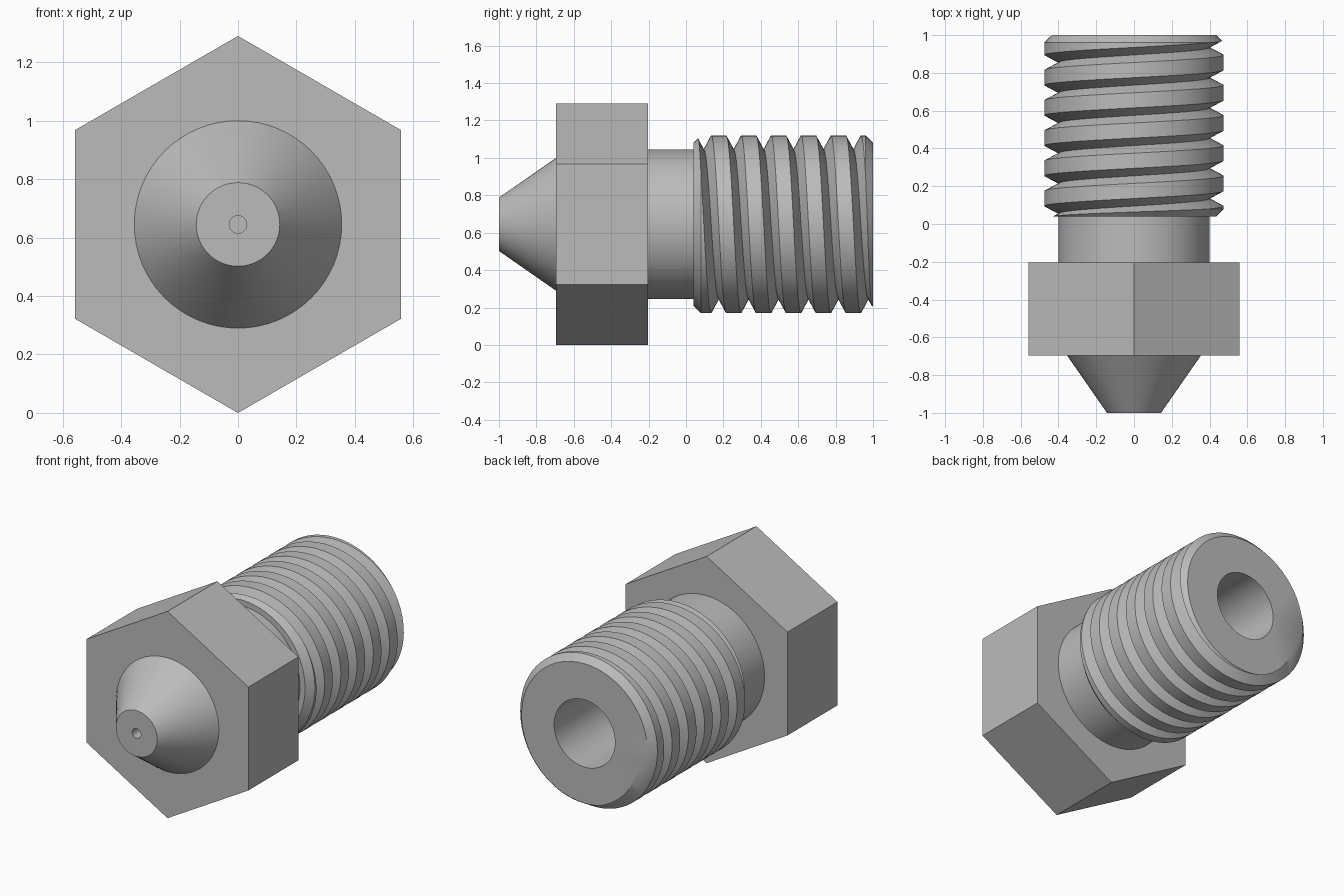
import bpy, bmesh
from math import sin, cos, pi

if "Cube" in bpy.data.objects:
    bpy.data.objects.remove(bpy.data.objects["Cube"], do_unlink=True)

AXIS_Z = 0.645          # height of the turning axis, which runs along y
BORE_R = 0.21
NECK_R, CREST_R = 0.40, 0.475
PITCH, CREST_HALF, FLANK = 0.16, 0.04, 0.04
THREAD_START, THREAD_END, CHAMFER = 0.04, 1.0, 0.04
SIDES = 64

steel = bpy.data.materials.new("grey_metal")
steel.use_nodes = True
colour = (0.5, 0.5, 0.5, 1)
steel.diffuse_color = colour
steel.node_tree.nodes["Principled BSDF"].inputs["Base Color"].default_value = colour


def around(y, r, a):
    """Point at radius r and angle a (from the top towards +x) about the axis."""
    return (r * sin(a), y, AXIS_Z + r * cos(a))


def finish(bm, name):
    bmesh.ops.recalc_face_normals(bm, faces=bm.faces)
    mesh = bpy.data.meshes.new(name)
    bm.to_mesh(mesh)
    bm.free()
    mesh.materials.append(steel)
    obj = bpy.data.objects.new(name, mesh)
    bpy.context.collection.objects.link(obj)
    return obj


def turned(name, profile, sides=SIDES):
    """Closed solid turned from (y, radius) points."""
    bm = bmesh.new()
    rings = [[bm.verts.new(around(y, r, 2 * pi * i / sides)) for i in range(sides)]
             for y, r in profile]
    for a, b in zip(rings, rings[1:]):
        for i in range(sides):
            j = (i + 1) % sides
            bm.faces.new((a[i], a[j], b[j], b[i]))
    bm.faces.new(rings[0])
    bm.faces.new(rings[-1])
    return finish(bm, name)


def thread_radius(y, a):
    turn = (y - 0.175) / PITCH - a / (2 * pi)
    off = abs((turn + 0.5) % 1 - 0.5) * PITCH
    return CREST_R - max(0, off - CREST_HALF) * (CREST_R - NECK_R) / FLANK


def helical_bar(name, low, high):
    """Right-handed threaded bar, squared off at both ends."""
    bm = bmesh.new()
    columns = []
    for i in range(SIDES + 1):
        a = 2 * pi * i / SIDES
        column = []
        for k in range(-4, 9):
            for edge in (-CREST_HALF, CREST_HALF, CREST_HALF + FLANK):
                y = 0.175 + PITCH * (k + a / (2 * pi)) + edge
                y = min(max(y, low), high)
                column.append(bm.verts.new(around(y, thread_radius(y, a), a)))
        columns.append(column)
    for a, b in zip(columns, columns[1:]):
        for j in range(len(a) - 1):
            bm.faces.new((a[j], b[j], b[j + 1], a[j + 1]))
    bmesh.ops.remove_doubles(bm, verts=bm.verts, dist=0.0001)
    bmesh.ops.holes_fill(bm, edges=[e for e in bm.edges if e.is_boundary], sides=0)
    return finish(bm, name)


def cut(obj, tool, operation):
    mod = obj.modifiers.new(operation.lower(), 'BOOLEAN')
    mod.object, mod.operation, mod.solver = tool, operation, 'EXACT'
    bpy.context.view_layer.objects.active = obj
    bpy.ops.object.modifier_apply(modifier=mod.name)


# Solid parts, front to back
tip = turned("conical_tip", [(-1, 0.143), (-0.695, 0.355)])
hexagon = turned("hex_flange", [(-0.695, AXIS_Z), (-0.203, AXIS_Z)], 6)
neck = turned("neck", [(-0.203, NECK_R), (THREAD_START, NECK_R)])
thread = helical_bar("threaded_shank", -0.05, 1.1)

# Chamfered blank trims the thread ends
blank = turned("thread_blank", [
    (THREAD_START, CREST_R - CHAMFER), (THREAD_START + CHAMFER + 0.01, CREST_R + 0.01),
    (THREAD_END - CHAMFER - 0.01, CREST_R + 0.01), (THREAD_END, CREST_R - CHAMFER)])
cut(thread, blank, 'INTERSECT')

# Stepped bore runs through everything
bore = turned("bore_cutter", [(-1.1, 0.03), (-0.85, 0.03), (-0.68, BORE_R), (1.1, BORE_R)])
parts = [tip, hexagon, neck, thread]
for part in parts:
    cut(part, bore, 'DIFFERENCE')

for helper in (blank, bore):
    bpy.data.objects.remove(helper, do_unlink=True)

# Smooth turned surfaces, crisp machined edges
for part in parts:
    bpy.ops.object.select_all(action='DESELECT')
    part.select_set(True)
    bpy.context.view_layer.objects.active = part
    bpy.ops.object.shade_smooth_by_angle(angle=pi / 6)
